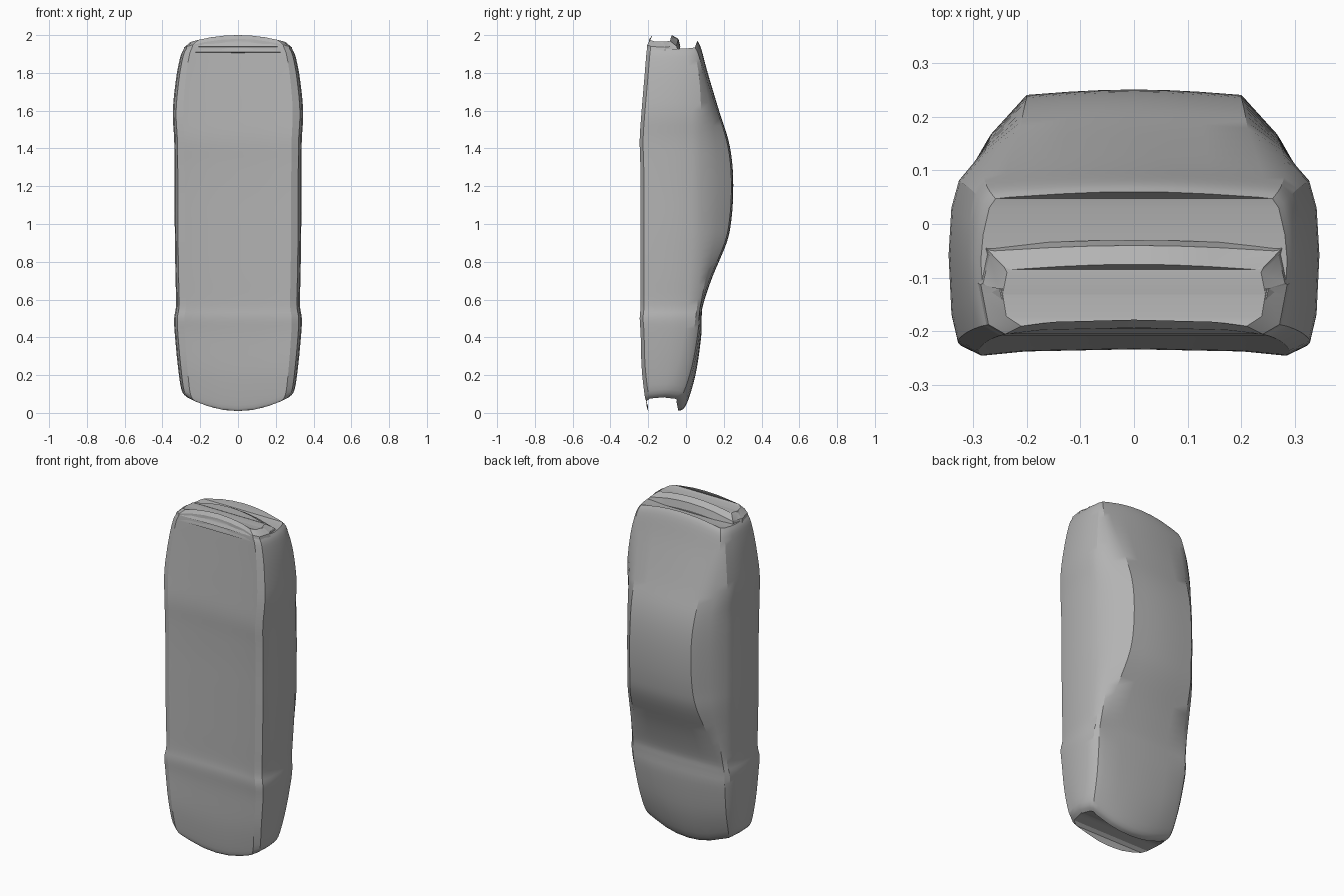
import bpy, bmesh

if "Cube" in bpy.data.objects:
    bpy.data.objects.remove(bpy.data.objects["Cube"])

grey = bpy.data.materials.new("body grey")
grey.use_nodes = True
colour = (0.45, 0.45, 0.45, 1)
grey.diffuse_color = colour
grey.node_tree.nodes["Principled BSDF"].inputs["Base Color"].default_value = colour

# Stations along the body: z, half width, underside y, shoulder y, top y, top half width
STATIONS = [
    (0.01, 0.27, -0.21, -0.06, -0.04, 0.22),
    (0.04, 0.30, -0.22, -0.03, 0.00, 0.24),
    (0.20, 0.32, -0.235, 0.01, 0.05, 0.25),
    (0.40, 0.335, -0.24, 0.04, 0.08, 0.26),
    (0.50, 0.338, -0.245, 0.05, 0.083, 0.26),
    (0.57, 0.328, -0.24, 0.06, 0.09, 0.26),
    (0.72, 0.331, -0.24, 0.07, 0.14, 0.245),
    (0.90, 0.334, -0.24, 0.08, 0.215, 0.22),
    (1.02, 0.335, -0.24, 0.08, 0.24, 0.205),
    (1.17, 0.335, -0.24, 0.08, 0.25, 0.20),
    (1.32, 0.336, -0.242, 0.08, 0.245, 0.20),
    (1.45, 0.338, -0.245, 0.08, 0.223, 0.205),
    (1.60, 0.345, -0.235, 0.08, 0.175, 0.215),
    (1.80, 0.328, -0.22, 0.07, 0.115, 0.235),
    (1.93, 0.305, -0.21, 0.05, 0.08, 0.24),
    (1.97, 0.285, -0.205, 0.03, 0.06, 0.23),
]


def catmull(a, b, c, d, t):
    return tuple(q + 0.5 * t * (r - p + t * (2*p - 5*q + 4*r - s + t * (3*(q - r) + s - p)))
                 for p, q, r, s in zip(a, b, c, d))


def smooth_stations(rows, steps):
    out = []
    for i in range(len(rows) - 1):
        a, b, c, d = rows[max(i - 1, 0)], rows[i], rows[i + 1], rows[min(i + 2, len(rows) - 1)]
        out += [catmull(a, b, c, d, k / steps) for k in range(steps)]
    return out + [rows[-1]]


def section(z, w, low, shoulder, top, r):
    """Closed ring with a hollow underside, full sides and a narrow roof."""
    half = [(0.3 * w, low + 0.01), (0.6 * w, low + 0.008), (0.84 * w, low),
            (0.95 * w, low + 0.018), (0.985 * w, low + 0.07), (w, (low + shoulder) / 2 + 0.02),
            (0.985 * w, shoulder - 0.05), (0.945 * w, shoulder),
            ((0.945 * w + r) / 2 + 0.008, (shoulder + top) / 2 + 0.002),
            (r, top - 0.01), (0.6 * r, top - 0.004), (0.3 * r, top - 0.001)]
    ring = [(0, low + 0.012)] + half + [(0, top)] + [(-x, y) for x, y in reversed(half)]
    # Bow the nose and tail in plan
    nose = 0.08 * max(0, 1 - z / 0.5)
    tail = 0.045 * max(0, (z - 1.6) / 0.4)
    return [(x, y, z + (nose - tail) * (x / 0.28) ** 2) for x, y in ring]


def loft(name, rows):
    bm = bmesh.new()
    rings = [[bm.verts.new(p) for p in section(*row)] for row in rows]
    n = len(rings[0])
    for a, b in zip(rings, rings[1:]):
        for i in range(n):
            j = (i + 1) % n
            bm.faces.new((a[i], a[j], b[j], b[i]))
    # Cap the ends in strips across the body
    for ring in (rings[0], rings[-1]):
        for i in range(n // 2):
            p, q = ring[i], ring[i + 1]
            s, t = ring[-i - 1], ring[-i]
            corners = list(dict.fromkeys((p, q, s, t if i else p)))
            if len(corners) > 2:
                bm.faces.new(corners)
    bmesh.ops.recalc_face_normals(bm, faces=bm.faces)
    mesh = bpy.data.meshes.new(name)
    bm.to_mesh(mesh)
    bm.free()
    mesh.materials.append(grey)
    obj = bpy.data.objects.new(name, mesh)
    bpy.context.collection.objects.link(obj)
    return obj


body = loft("car_body", smooth_stations(STATIONS, 4))

# Raised lower bumper on the tail, bowed like the body end
bumper = loft("rear_bumper", [
    (1.94, 0.295, -0.208, -0.05, -0.03, 0.27),
    (1.98, 0.285, -0.205, -0.06, -0.04, 0.26),
    (2.00, 0.25, -0.19, -0.09, -0.075, 0.23),
])

for obj in (body, bumper):
    bpy.context.view_layer.objects.active = obj
    obj.select_set(True)
bpy.ops.object.shade_smooth_by_angle(angle=0.5)
